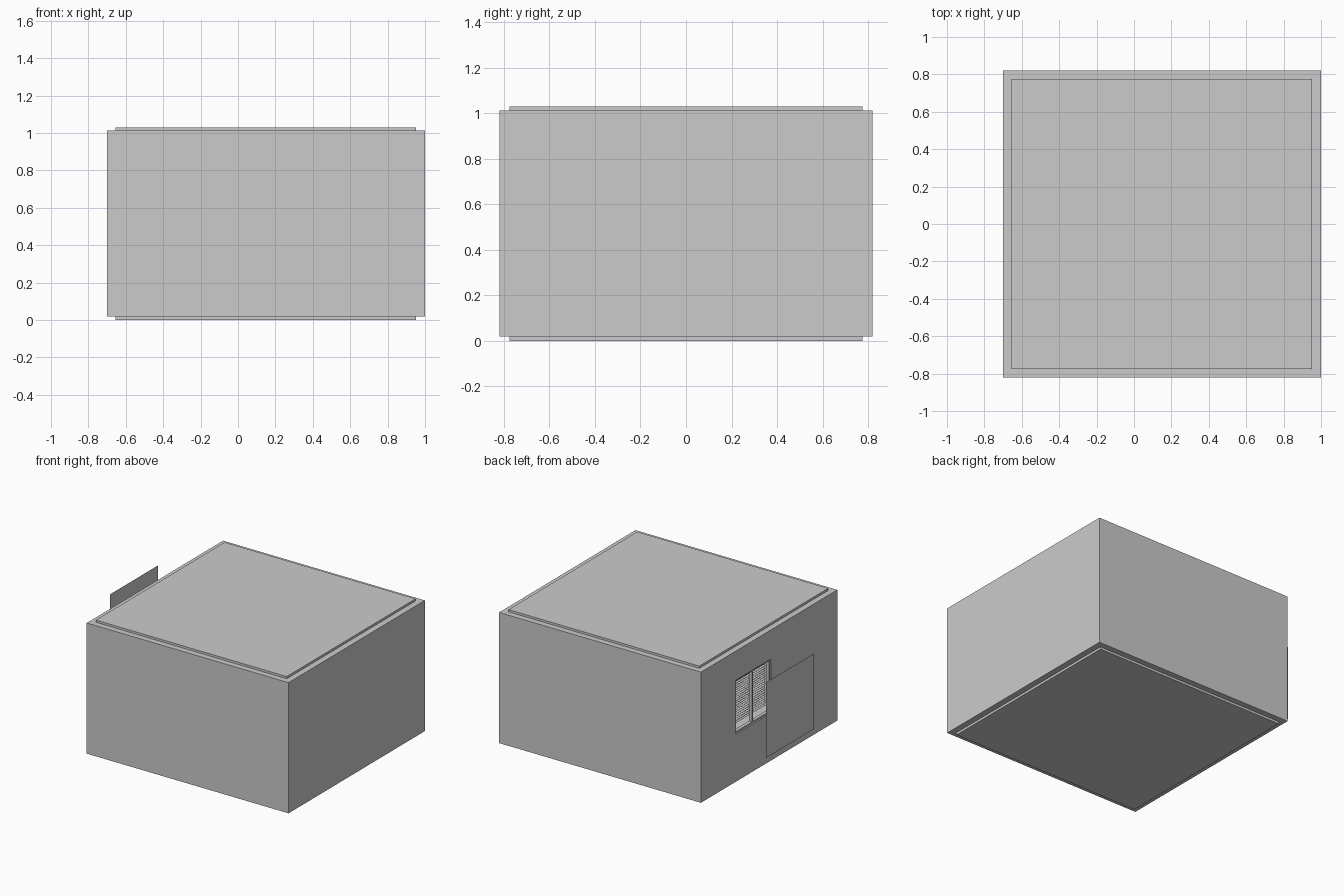
import bpy, math

if "Cube" in bpy.data.objects:
    bpy.data.objects.remove(bpy.data.objects["Cube"])


def box(name, lo, hi, rot_y=0.0):
    """Axis-aligned box between two corners, optionally tilted about y."""
    bpy.ops.mesh.primitive_cube_add(
        size=1, location=[(a + b) / 2 for a, b in zip(lo, hi)])
    ob = bpy.context.object
    ob.name = name
    ob.scale = [b - a for a, b in zip(lo, hi)]
    bpy.ops.object.transform_apply(location=False, rotation=False, scale=True)
    ob.rotation_euler = (0, rot_y, 0)
    return ob


def panel(name, x, y, z, size):
    """Single flat face standing upright and facing along x."""
    bpy.ops.mesh.primitive_plane_add(
        size=size, location=(x, y, z), rotation=(0, -math.pi / 2, 0))
    bpy.context.object.name = name


# window opening extents in the left wall
Y0, Y1, Z0, Z1 = -0.024, 0.398, 0.38, 0.79
X_OUT, X_IN = -0.70, -0.655

# hollow walls with a window opening
walls = box("walls", (X_OUT, -0.82, 0.018), (1.0, 0.82, 1.013))
room = box("room_cutter", (X_IN, -0.775, -0.1), (0.953, 0.775, 1.1))
hole = box("window_cutter", (-0.8, Y0, Z0), (-0.6, Y1, Z1))
for cutter in (room, hole):
    m = walls.modifiers.new("cut", 'BOOLEAN')
    m.operation = 'DIFFERENCE'
    m.solver = 'EXACT'
    m.object = cutter
bpy.context.view_layer.objects.active = walls
for m in list(walls.modifiers):
    bpy.ops.object.modifier_apply(modifier=m.name)
for cutter in (room, hole):
    bpy.data.objects.remove(cutter)

# floor and ceiling slabs
box("floor", (X_IN, -0.775, 0.0), (0.953, 0.775, 0.018))
box("ceiling", (X_IN, -0.775, 1.013), (0.953, 0.775, 1.03))

# window frame: jambs, mullion, head and sill
F = 0.012
xa, xb = -0.69, -0.665
mid = (Y0 + Y1) / 2
for name, y in (("jamb_right", Y0), ("mullion", mid - F / 2), ("jamb_left", Y1 - F)):
    box("window_" + name, (xa, y, Z0), (xb, y + F, Z1))
box("window_head", (xa, Y0, Z1 - F), (xb, Y1, Z1))
box("window_sill", (xa, Y0, Z0), (xb, Y1, Z0 + F))

# blinds hanging just inside the window
N = 22
for i in range(N):
    z = Z0 + 0.05 + i * (Z1 - Z0 - 0.06) / (N - 1)
    box("blind_slat", (-0.652, Y0, z - 0.001), (-0.632, Y1, z + 0.001),
        math.radians(-25))

# free-standing light panels outside the window
panel("outdoor_panel", -1.0, 0.178, 0.592, 0.575)
panel("small_light_panel", -0.984, 0.103, 0.711, 0.12)
